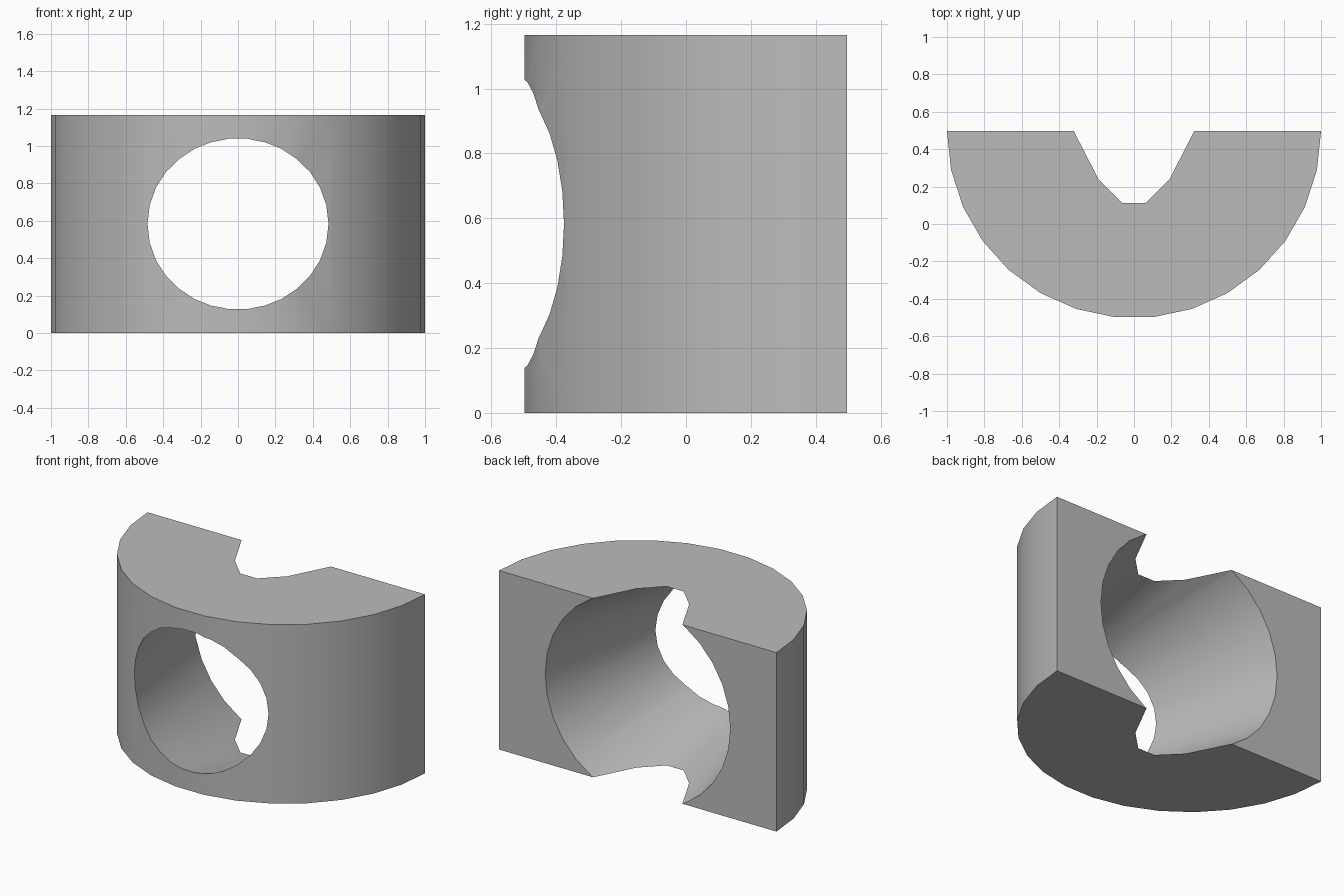
import bpy, bmesh
from math import pi, sin, cos, radians

old = bpy.data.objects.get("Cube")
if old:
    bpy.data.objects.remove(old, do_unlink=True)

HEIGHT = 1.166
BACK = 0.497          # y of the flat back
SEGMENTS = 30
STEP = 2 * pi / SEGMENTS

grey = bpy.data.materials.new("plain grey")
grey.use_nodes = True
colour = (0.5, 0.5, 0.5, 1)
grey.diffuse_color = colour
grey.node_tree.nodes["Principled BSDF"].inputs["Base Color"].default_value = colour


def loft(name, rings):
    """Closed solid between two rings of points."""
    bm = bmesh.new()
    a, b = [[bm.verts.new(p) for p in ring] for ring in rings]
    n = len(a)
    bm.faces.new(a)
    bm.faces.new(b)
    for i in range(n):
        j = (i + 1) % n
        bm.faces.new((a[i], a[j], b[j], b[i]))
    bmesh.ops.recalc_face_normals(bm, faces=bm.faces)
    mesh = bpy.data.meshes.new(name)
    bm.to_mesh(mesh)
    bm.free()
    mesh.materials.append(grey)
    obj = bpy.data.objects.new(name, mesh)
    bpy.context.collection.objects.link(obj)
    return obj


# Half-round block, flat at the back
arc = [(-cos(i * STEP), BACK - sin(i * STEP)) for i in range(SEGMENTS // 2 + 1)]
block = loft("half_round_block", [[(x, y, z) for x, y in arc] for z in (0, HEIGHT)])


# Tapered bore, wider towards the back and breaking through top and bottom
def bore_ring(y):
    r = 0.586 + 0.21 * (y - 0.11)
    return [(r * cos(i * STEP), y, HEIGHT / 2 + r * sin(i * STEP)) for i in range(SEGMENTS)]


bore = loft("bore_cutter", [bore_ring(-0.8), bore_ring(0.8)])
bore.hide_render = True

cut = block.modifiers.new("bore", "BOOLEAN")
cut.operation = "DIFFERENCE"
cut.solver = "EXACT"
cut.object = bore

bpy.ops.object.select_all(action="DESELECT")
block.select_set(True)
bpy.context.view_layer.objects.active = block
bpy.ops.object.modifier_apply(modifier=cut.name)
bpy.data.objects.remove(bore, do_unlink=True)
bpy.ops.object.shade_smooth_by_angle(angle=radians(30))
